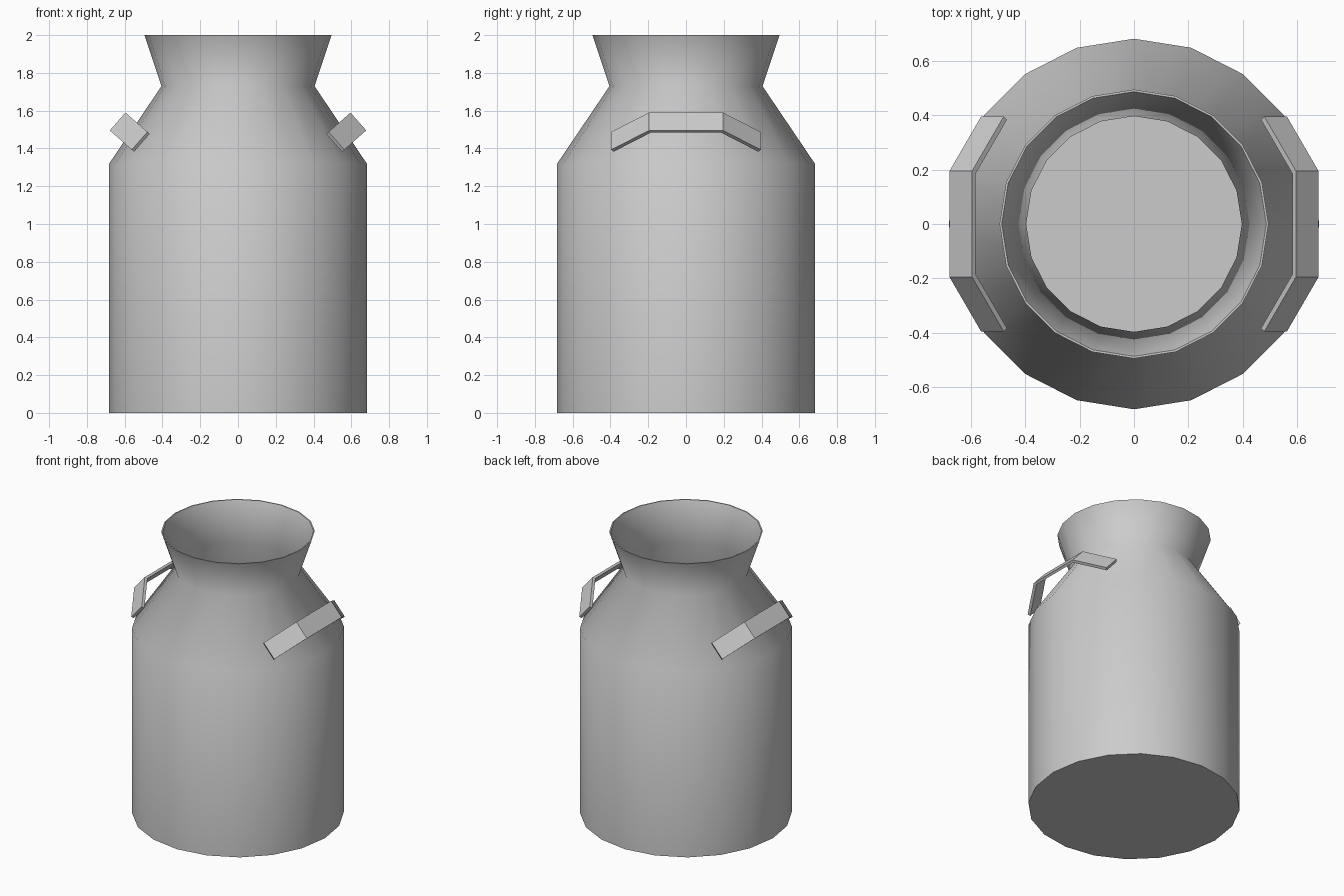
import bpy
import bmesh
from math import sin, cos, pi, radians
from mathutils import Vector

if "Cube" in bpy.data.objects:
    bpy.data.objects.remove(bpy.data.objects["Cube"])


def finish(name, bm, angle):
    bmesh.ops.recalc_face_normals(bm, faces=bm.faces)
    mesh = bpy.data.meshes.new(name)
    bm.to_mesh(mesh)
    bm.free()
    obj = bpy.data.objects.new(name, mesh)
    bpy.context.collection.objects.link(obj)
    bpy.ops.object.select_all(action='DESELECT')
    obj.select_set(True)
    bpy.context.view_layer.objects.active = obj
    bpy.ops.object.shade_smooth_by_angle(angle=radians(angle))
    return obj


def loft(bm, rings):
    """Skin consecutive rings of points and cap both ends."""
    loops = [[bm.verts.new(p) for p in ring] for ring in rings]
    n = len(loops[0])
    for a, b in zip(loops, loops[1:]):
        for i in range(n):
            j = (i + 1) % n
            bm.faces.new((a[i], a[j], b[j], b[i]))
    bm.faces.new(loops[0])
    bm.faces.new(loops[-1])


def circle(r, z, n=20):
    return [(r * cos(2 * pi * i / n), r * sin(2 * pi * i / n), z) for i in range(n)]


# Open can: outer wall up to the flared rim, then inner wall down to the floor
wall = 0.008
outer = [(0.682, 0), (0.682, 1.32), (0.405, 1.73), (0.495, 2.0)]
inner = [(r - wall, max(z, wall)) for r, z in reversed(outer)]
inner[0] = (outer[-1][0] - wall, 2.0)
bm = bmesh.new()
loft(bm, [circle(r, z) for r, z in outer + inner])
finish("can_body", bm, 60)

# Bent strap handles standing off the shoulder on both sides
for side, label in ((1, "right"), (-1, "left")):
    out = Vector((side * 0.75, 0, 0.66))       # away from the shoulder
    across = Vector((side * 0.66, 0, -0.75))   # strap width
    base = Vector((side * 0.515, 0, 1.435))
    rings = []
    for y, d in ((-0.39, 0), (-0.19, 0.155), (0.19, 0.155), (0.39, 0)):
        slant = Vector((0, 0.006 if y > 0 else -0.006, 0))
        p = base + out * d + Vector((0, y, 0))
        t = out * 0.008 + slant
        w = across * 0.063
        rings.append([p + w + t, p - w + t, p - w - t, p + w - t])
    bm = bmesh.new()
    loft(bm, rings)
    finish("handle_" + label, bm, 30)
